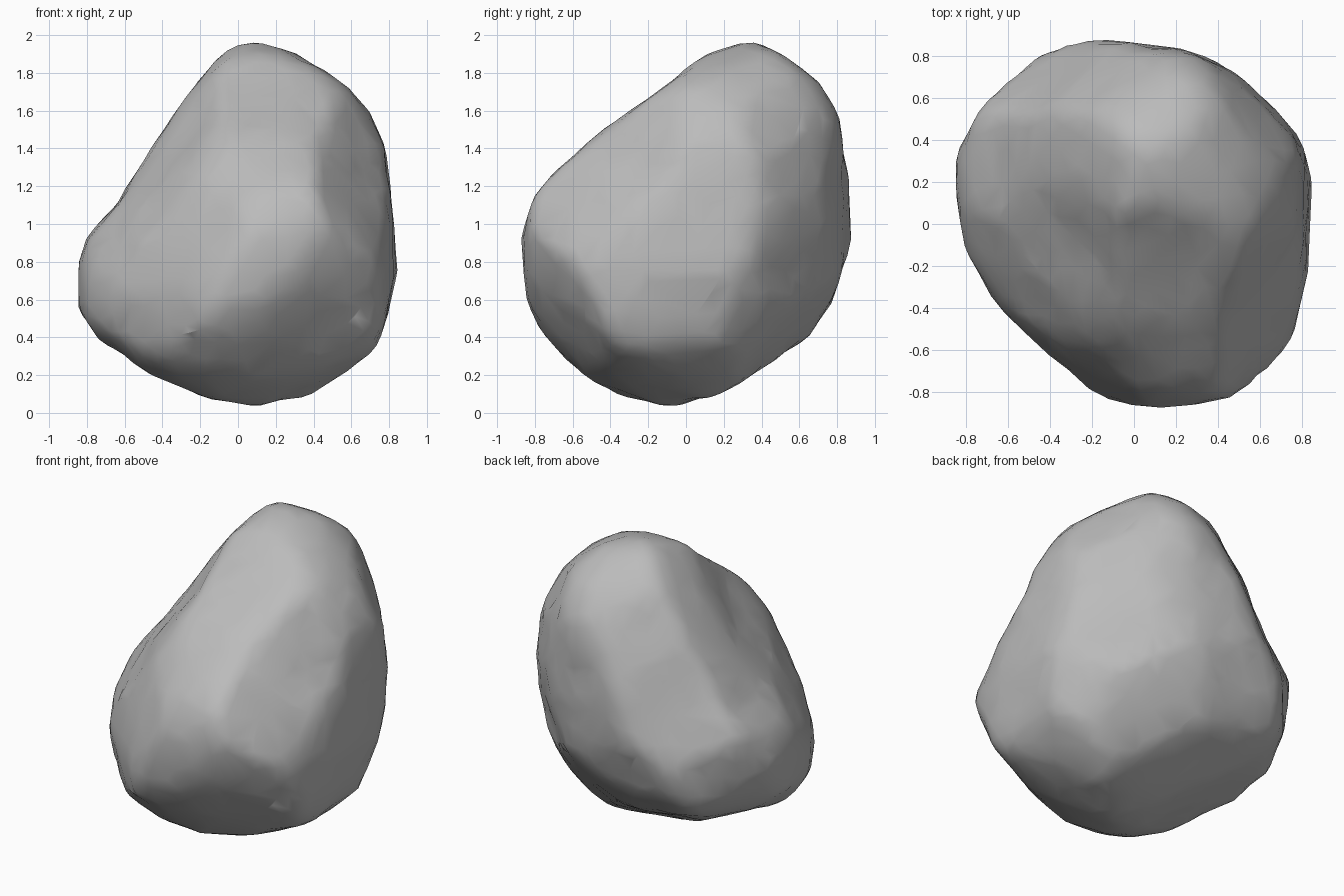
import bpy
import bmesh
import math
from mathutils import Vector, noise

if "Cube" in bpy.data.objects:
    bpy.data.objects.remove(bpy.data.objects["Cube"], do_unlink=True)

# Carving profiles of the boulder, each seen along one direction
FRONT = [(.12, -1), (.40, -.93), (.63, -.80), (.73, -.67), (.80, -.47), (.85, -.24),
         (.81, .17), (.77, .45), (.70, .60), (.60, .77), (.44, .91), (.17, 1), (.04, .99),
         (-.10, .90), (-.20, .78), (-.40, .49), (-.64, .11), (-.80, -.07), (-.85, -.22),
         (-.86, -.47), (-.74, -.62), (-.54, -.80), (-.20, -.93)]
SIDE = [(-.15, -1), (.13, -.93), (.37, -.80), (.65, -.60), (.77, -.41), (.88, -.08),
        (.89, .17), (.85, .40), (.81, .62), (.72, .78), (.60, .90), (.40, 1), (.12, .93),
        (-.22, .65), (-.44, .50), (-.62, .34), (-.80, .16), (-.89, -.08), (-.85, -.38),
        (-.77, -.58), (-.60, -.81), (-.37, -.92)]
TOP = [(-.22, .90), (.22, .83), (.50, .73), (.65, .60), (.80, .46), (.86, .20),
       (.84, -.10), (.79, -.40), (.74, -.60), (.65, -.73), (.46, -.84), (.25, -.88),
       (0, -.89), (-.28, -.79), (-.50, -.55), (-.69, -.36), (-.81, -.12), (-.865, .17),
       (-.86, .32), (-.76, .54), (-.60, .72), (-.32, .89)]
FRONT_CORNER = [(.28, 1.01), (0, .83), (-.25, .48), (-.47, .24), (-.69, -.09), (-.76, -.30),
                (-.69, -.67), (-.51, -.83), (-.32, -.93), (.02, -.96), (.35, -.91),
                (.65, -.74), (.81, -.39), (.88, .06), (.84, .47), (.79, .67), (.69, .83),
                (.50, .95)]
BACK_CORNER = [(-.31, .85), (-.17, .84), (.06, .72), (.38, .55), (.56, .29), (.66, .04),
               (.77, -.39), (.70, -.62), (.51, -.81), (0, -.87), (-.45, -.77),
               (-.66, -.53), (-.77, -.39), (-.88, .11), (-.83, .41), (-.69, .68),
               (-.50, .81)]
UNDERSIDE = [(-.15, 1.05), (.15, 1.05), (.33, 1), (.49, .84), (.65, .53), (.78, .18),
             (.91, -.10), (.87, -.39), (.75, -.62), (.55, -.79), (.29, -.90), (.09, -.96),
             (-.22, -.97), (-.42, -.90), (-.65, -.65), (-.82, -.42), (-.94, -.13),
             (-.77, .18), (-.63, .41), (-.47, .75), (-.31, .93)]

# Profile, compass degrees and elevation of the direction it is carved along
CUTS = [(FRONT, -90, 0), (SIDE, 0, 0), (TOP, -90, 90),
        (FRONT_CORNER, -45, 25), (BACK_CORNER, 135, 25), (UNDERSIDE, 45, -25)]
CORE = Vector((0.05, 0.05, -0.08))
ROUNDING = 40


def cut_axes(azimuth, elevation):
    """Right and up axes of a carving direction."""
    a, e = math.radians(azimuth), math.radians(elevation)
    toward = Vector((math.cos(e) * math.cos(a), math.cos(e) * math.sin(a), math.sin(e)))
    right = Vector((-math.sin(a), math.cos(a), 0))
    return right, toward.cross(right)


def cross(a, b):
    return a.x * b.y - a.y * b.x


def reach(direction, edges):
    """Inverse distance from the core to a profile along a flat direction."""
    for p, q in edges:
        side = q - p
        span = cross(direction, side)
        if abs(span) < 1e-9:
            continue
        distance = cross(p, side) / span
        along = cross(p, direction) / span
        if distance > 0 and -1e-6 <= along <= 1 + 1e-6:
            return 1 / distance
    return 0


# Profiles as edges around the projected core
carvers = []
for profile, azimuth, elevation in CUTS:
    right, up = cut_axes(azimuth, elevation)
    middle = Vector((CORE.dot(right), CORE.dot(up)))
    points = [Vector(p) - middle for p in profile]
    carvers.append((right, up, list(zip(points, points[1:] + points[:1]))))


def boulder_point(d):
    """Push a sphere direction out until the carving profiles stop it."""
    total = 0
    for right, up, edges in carvers:
        flat = Vector((d.dot(right), d.dot(up)))
        if flat.length > 1e-4:
            total += reach(flat, edges) ** ROUNDING
    return CORE + d * total ** (-1 / ROUNDING) + Vector((0, 0, 1))


# Stone colour
stone = bpy.data.materials.new("stone_grey")
stone.use_nodes = True
grey = (0.5, 0.5, 0.5, 1)
stone.diffuse_color = grey
stone.node_tree.nodes["Principled BSDF"].inputs["Base Color"].default_value = grey

# Boulder body
bm = bmesh.new()
bmesh.ops.create_icosphere(bm, subdivisions=5, radius=1)
for v in bm.verts:
    v.co = boulder_point(v.co.normalized())
bm.normal_update()

# Weathered dents
shifts = [v.normal * 0.012 * noise.noise(v.co * 6) for v in bm.verts]
for v, shift in zip(bm.verts, shifts):
    v.co += shift

mesh = bpy.data.meshes.new("boulder")
bm.to_mesh(mesh)
bm.free()
mesh.materials.append(stone)
boulder = bpy.data.objects.new("boulder", mesh)
bpy.context.collection.objects.link(boulder)
bpy.ops.object.select_all(action="DESELECT")
boulder.select_set(True)
bpy.context.view_layer.objects.active = boulder

# Coarser, chipped facets
chips = boulder.modifiers.new("chipped_facets", "DECIMATE")
chips.ratio = 0.4
bpy.ops.object.modifier_apply(modifier=chips.name)
bpy.ops.object.shade_smooth_by_angle(angle=math.radians(30))
